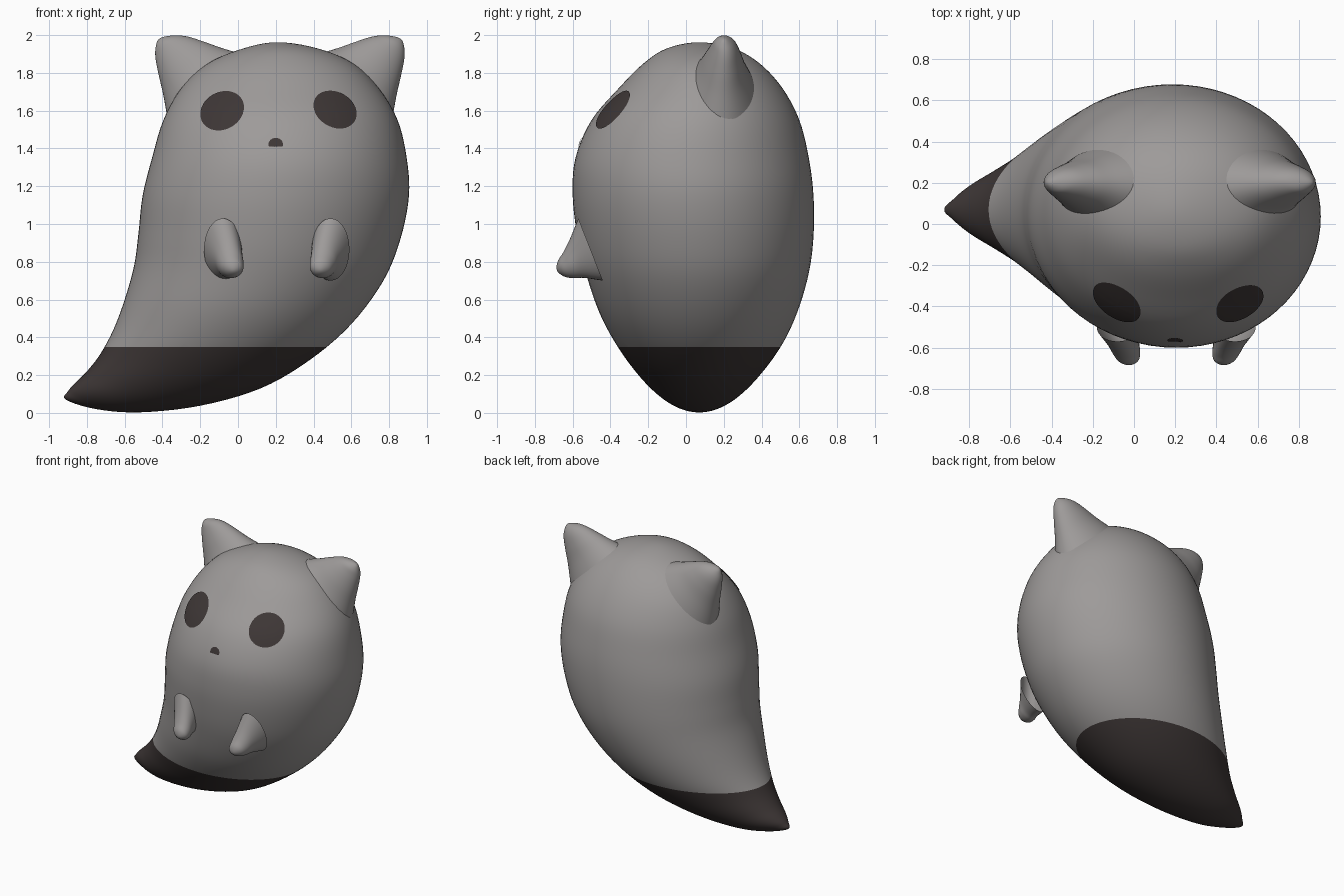
import bpy, bmesh, math
from mathutils import Vector
from mathutils.bvhtree import BVHTree

if "Cube" in bpy.data.objects:
    bpy.data.objects.remove(bpy.data.objects["Cube"])


def material(name, col):
    m = bpy.data.materials.new(name)
    m.diffuse_color = (*col, 1)
    m.use_nodes = True
    m.node_tree.nodes["Principled BSDF"].inputs["Base Color"].default_value = m.diffuse_color
    return m


GREY = material("warm grey", (0.34, 0.325, 0.32))
DARK = material("dark brown", (0.048, 0.038, 0.037))


def finish(name, bm, mats):
    bmesh.ops.recalc_face_normals(bm, faces=bm.faces[:])
    for f in bm.faces:
        f.smooth = True
    me = bpy.data.meshes.new(name)
    bm.to_mesh(me)
    for m in mats:
        me.materials.append(m)
    ob = bpy.data.objects.new(name, me)
    bpy.context.collection.objects.link(ob)
    return ob


def flip(s):
    return (s[2], s[3], s[0], s[1], s[5], s[4])


def spline(st, steps, closed_end):
    # smooth stations; mirrored phantom stations keep the poles round
    last = flip(st[-2]) if closed_end else tuple(2 * a - b for a, b in zip(st[-1], st[-2]))
    p = [flip(st[1])] + st + [last]
    out = []
    for i in range(1, len(p) - 2):
        for k in range(steps):
            t = k / steps
            out.append([0.5 * (2 * b + (c - a) * t + (2 * a - 5 * b + 4 * c - d) * t * t
                               + (3 * b - a - 3 * c + d) * t ** 3)
                        for a, b, c, d in zip(*p[i - 1:i + 3])])
    return out + [list(st[-1])]


def loft(st, place, steps=5, seg=48, closed_end=False):
    # each station: edge point (u, z), opposite edge point (u, z), width from, width to
    bm = bmesh.new()
    rings = []
    for u0, z0, u1, z1, w0, w1 in spline(st, steps, closed_end):
        ring = []
        for j in range(seg):
            c, s = math.cos(j * math.tau / seg), math.sin(j * math.tau / seg)
            ring.append(bm.verts.new(place((u0 + u1) / 2 + (u1 - u0) / 2 * c,
                                           (w0 + w1) / 2 + (w1 - w0) / 2 * s,
                                           (z0 + z1) / 2 + (z1 - z0) / 2 * c)))
        rings.append(ring)
    for a, b in zip(rings, rings[1:]):
        for j in range(seg):
            bm.faces.new((a[j], a[j - 1], b[j - 1], b[j]))
    bmesh.ops.remove_doubles(bm, verts=bm.verts[:], dist=1e-5)
    return bm


# body curving into the tail
body_st = [
    (0.21, 1.962, 0.21, 1.962, 0.07, 0.07),
    (0.03, 1.93, 0.42, 1.93, -0.10, 0.25),
    (-0.16, 1.85, 0.61, 1.85, -0.225, 0.39),
    (-0.30, 1.72, 0.745, 1.72, -0.355, 0.51),
    (-0.395, 1.55, 0.845, 1.55, -0.50, 0.60),
    (-0.455, 1.35, 0.893, 1.35, -0.585, 0.65),
    (-0.505, 1.15, 0.905, 1.15, -0.60, 0.675),
    (-0.527, 0.95, 0.86, 0.92, -0.575, 0.675),
    (-0.55, 0.78, 0.77, 0.70, -0.53, 0.65),
    (-0.60, 0.60, 0.60, 0.47, -0.46, 0.59),
    (-0.66, 0.44, 0.38, 0.28, -0.365, 0.505),
    (-0.73, 0.31, 0.12, 0.13, -0.26, 0.40),
    (-0.80, 0.22, -0.20, 0.038, -0.165, 0.305),
    (-0.86, 0.16, -0.52, 0.003, -0.08, 0.22),
    (-0.90, 0.115, -0.75, 0.02, 0.0, 0.14),
    (-0.912, 0.07, -0.912, 0.07, 0.07, 0.07)]
bm = loft(body_st, lambda u, w, z: (u, w, z), steps=5, seg=72, closed_end=True)
bmesh.ops.bisect_plane(bm, geom=bm.verts[:] + bm.edges[:] + bm.faces[:],
                       plane_co=(0, 0, 0.35), plane_no=(0, 0, 1))
for f in bm.faces:
    f.material_index = 1 if f.calc_center_median().z < 0.35 else 0
bmesh.ops.recalc_face_normals(bm, faces=bm.faces[:])
tree = BVHTree.FromBMesh(bm)
finish("body", bm, [GREY, DARK])

# ears and arms, mirrored about the body's own middle
ear_st = [
    (-0.415, 1.982, -0.415, 1.982, 0.2, 0.2),
    (-0.435, 1.94, -0.345, 1.998, 0.16, 0.24),
    (-0.437, 1.88, -0.27, 1.993, 0.135, 0.27),
    (-0.42, 1.79, -0.18, 1.965, 0.10, 0.295),
    (-0.395, 1.68, -0.09, 1.933, 0.06, 0.32),
    (-0.37, 1.54, 0.02, 1.90, 0.0, 0.36)]
arm_st = [
    (-0.682, 0.752, -0.682, 0.752, -0.025, -0.025),
    (-0.68, 0.80, -0.645, 0.722, -0.075, 0.02),
    (-0.65, 0.85, -0.595, 0.713, -0.105, 0.03),
    (-0.615, 0.92, -0.54, 0.715, -0.13, 0.025),
    (-0.57, 1.03, -0.44, 0.70, -0.18, 0.02)]
for side, sgn in (("left", 1), ("right", -1)):
    def at(x, mid):
        return x if sgn > 0 else 2 * mid - x
    finish(side + "_ear", loft(ear_st, lambda u, w, z: (at(u, 0.222), w, z)), [GREY])
    finish(side + "_arm", loft(arm_st, lambda u, w, z: (at(w, 0.205), u, z), seg=32), [GREY])


# thin face plates projected onto the body front
def plate(name, cx, cz, rx, rz, tilt=0, flat=False, rings=5, seg=40):
    bm = bmesh.new()
    prev = None
    for r in range(rings + 1):
        ring = []
        for j in range(seg):
            a = j * math.tau / seg
            u = rx * math.cos(a) * r / rings
            v = rz * math.sin(a) * r / rings
            if flat:
                v = max(v, -0.35 * rz)
            x = cx + u * math.cos(tilt) - v * math.sin(tilt)
            z = cz + u * math.sin(tilt) + v * math.cos(tilt)
            hit, n, _, _ = tree.ray_cast(Vector((x, -3, z)), Vector((0, 1, 0)))
            ring.append(bm.verts.new(hit + n * 0.005))
        if prev:
            for j in range(seg):
                bm.faces.new((prev[j - 1], prev[j], ring[j], ring[j - 1]))
        prev = ring
    bmesh.ops.remove_doubles(bm, verts=bm.verts[:], dist=1e-5)
    finish(name, bm, [DARK])


plate("left_eye", -0.082, 1.597, 0.12, 0.098, math.radians(30))
plate("right_eye", 0.512, 1.603, 0.12, 0.092, math.radians(-30))
plate("nose", 0.2, 1.42, 0.038, 0.034, flat=True)
